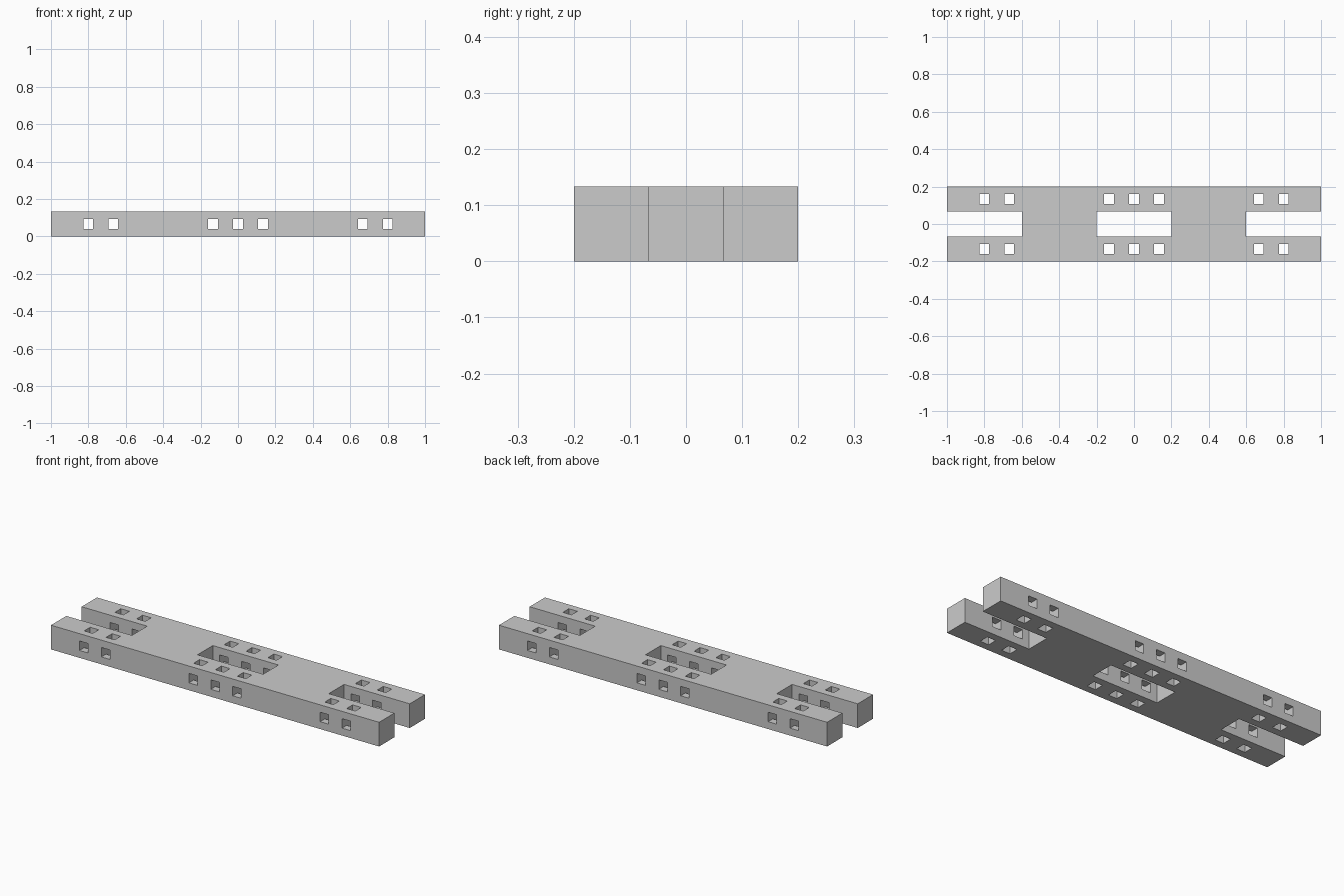
import bpy, bmesh
from mathutils import Matrix, Vector

if "Cube" in bpy.data.objects:
    bpy.data.objects.remove(bpy.data.objects["Cube"])

U = 2 / 15            # module: beam height, hole spacing, slot width
HOLE = 0.052          # square hole width
HOLE_X = [-6 * U, -5 * U, -U, 0, U, 5 * U, 6 * U]


def boxes(name, specs):
    """One object made of (centre, size) boxes."""
    bm = bmesh.new()
    for centre, size in specs:
        m = Matrix.Translation(centre) @ Matrix.Diagonal((*size, 1))
        bmesh.ops.create_cube(bm, size=1, matrix=m)
    mesh = bpy.data.meshes.new(name)
    bm.to_mesh(mesh)
    bm.free()
    obj = bpy.data.objects.new(name, mesh)
    bpy.context.collection.objects.link(obj)
    return obj


def cut(target, cutter):
    mod = target.modifiers.new(cutter.name, 'BOOLEAN')
    mod.operation = 'DIFFERENCE'
    mod.solver = 'EXACT'
    mod.object = cutter
    bpy.context.view_layer.objects.active = target
    bpy.ops.object.modifier_apply(modifier=mod.name)
    bpy.data.objects.remove(cutter)


# Solid beam
beam = boxes("slotted_beam", [((0, 0, U / 2), (2, 3 * U, U))])

# Open slots at both ends and a closed slot in the middle
cut(beam, boxes("slots", [
    ((-1, 0, U / 2), (0.8, U, 1)),
    ((0, 0, U / 2), (0.4, U, 1)),
    ((1, 0, U / 2), (0.8, U, 1))]))

# Vertical square holes through both rails
cut(beam, boxes("vertical_holes", [
    ((x, y, U / 2), (HOLE, HOLE, 1)) for x in HOLE_X for y in (-U, U)]))

# Sideways square holes through both rails
cut(beam, boxes("side_holes", [
    ((x, 0, U / 2), (HOLE, 1, HOLE)) for x in HOLE_X]))
